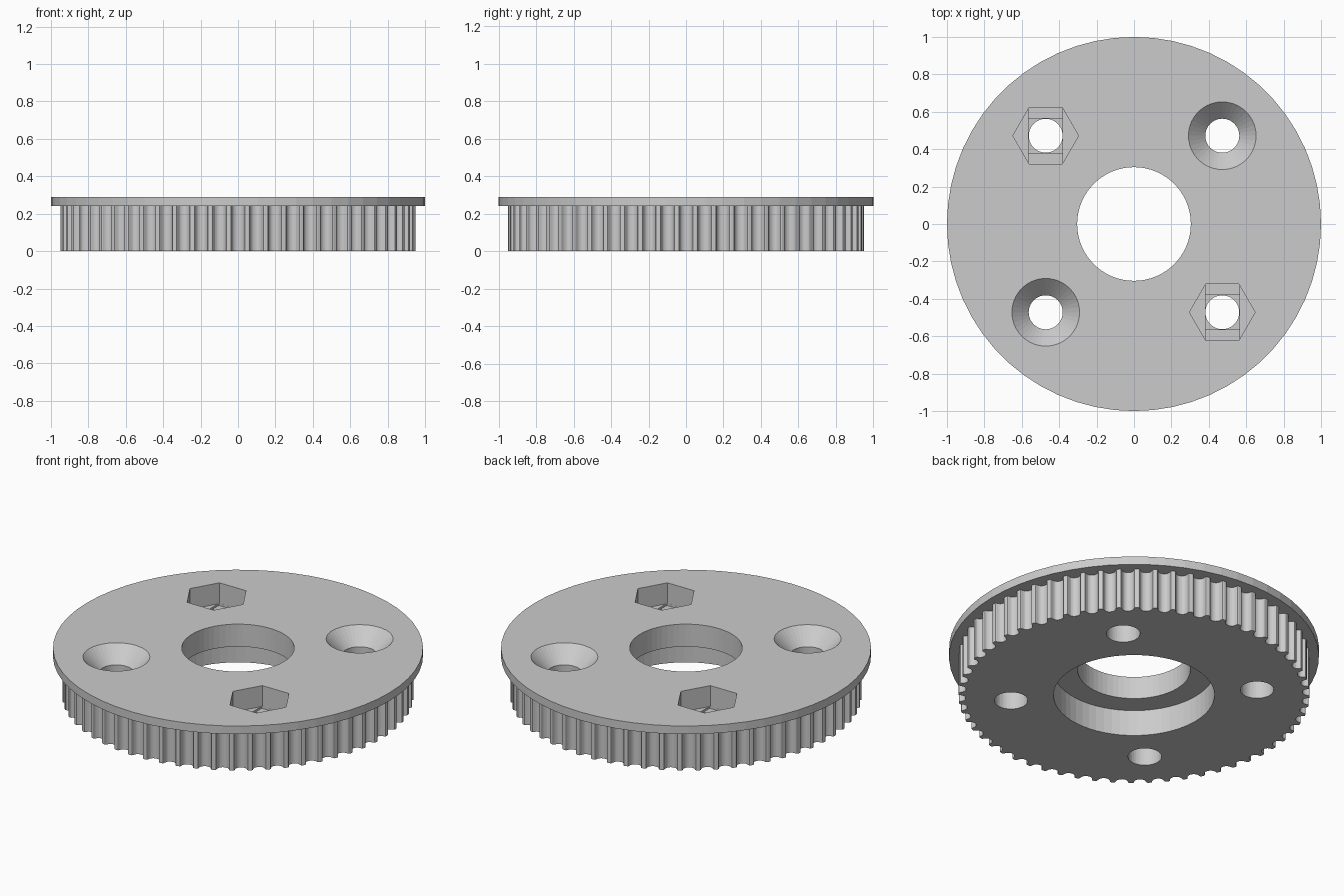
import bpy, bmesh
from math import sin, cos, pi, tau
from mathutils import Vector

cube = bpy.data.objects.get("Cube")
if cube:
    bpy.data.objects.remove(cube)

TEETH, SIDES = 60, 60
BODY_R, FLANGE_Z, TOP = 0.95, 0.24, 0.289
BOLT = 0.472       # bolt offset along each axis
HOLE_R = 0.091
POCKET_Z = 0.165   # floor of the nut pockets

grey = bpy.data.materials.new("light grey plastic")
grey.use_nodes = True
grey.diffuse_color = (0.6, 0.6, 0.6, 1)
grey.node_tree.nodes["Principled BSDF"].inputs["Base Color"].default_value = grey.diffuse_color


def circle(r, n=SIDES):
    return [(r * cos(tau * i / n), r * sin(tau * i / n)) for i in range(n)]


def rect(hx, hy):
    return [(-hx, -hy), (hx, -hy), (hx, hy), (-hx, hy)]


def loft(name, layers, at=(0, 0)):
    """Closed solid through (outline, height) layers."""
    bm = bmesh.new()
    rings = [[bm.verts.new((x + at[0], y + at[1], z)) for x, y in pts] for pts, z in layers]
    for a, b in zip(rings, rings[1:]):
        for i in range(len(a)):
            j = (i + 1) % len(a)
            bm.faces.new((a[i], a[j], b[j], b[i]))
    bm.faces.new(rings[0][::-1])
    bm.faces.new(rings[-1])
    bmesh.ops.recalc_face_normals(bm, faces=bm.faces)
    mesh = bpy.data.meshes.new(name)
    bm.to_mesh(mesh)
    bm.free()
    obj = bpy.data.objects.new(name, mesh)
    bpy.context.collection.objects.link(obj)
    mesh.materials.append(grey)
    return obj


def combine(target, tool, operation):
    mod = target.modifiers.new("combine", "BOOLEAN")
    mod.object, mod.operation, mod.solver = tool, operation, "EXACT"
    bpy.context.view_layer.objects.active = target
    bpy.ops.object.modifier_apply(modifier=mod.name)
    bpy.data.objects.remove(tool)


# Half of one belt groove: sideways offset and depth
half = [(0.0425, 0), (0.037, 0.002), (0.034, 0.0066), (0.033, 0.012), (0.031, 0.0173),
        (0.0288, 0.0224), (0.0258, 0.0272), (0.0205, 0.0321), (0.0142, 0.0357), (0.0073, 0.0378)]
groove = [(-s, d) for s, d in half] + [(0, 0.0385)] + [(s, d) for s, d in reversed(half)]

# Toothed belt track
outline = []
for k in range(TEETH):
    a = tau * k / TEETH
    out, side = Vector((cos(a), sin(a))), Vector((-sin(a), cos(a)))
    outline += [tuple(out * (BODY_R - 0.001 - d) + side * s) for s, d in groove]
pulley = loft("toothed_pulley", [(outline, 0), (outline, FLANGE_Z + 0.02)])

# Flange on top
flange = loft("flange", [(circle(1), FLANGE_Z), (circle(1), TOP)])
combine(pulley, flange, "UNION")

# Central bore, wider from below
bore = [(0.435, -0.1), (0.435, 0.155), (0.304, 0.155), (0.304, 0.4)]
combine(pulley, loft("bore_cutter", [(circle(r), z) for r, z in bore]), "DIFFERENCE")

# Countersunk screw holes on one diagonal
sink = [(HOLE_R, -0.1), (HOLE_R, TOP - 0.09), (0.181, TOP), (0.201, TOP + 0.02)]
for s in (1, -1):
    cutter = loft("screw_cutter", [(circle(r, 40), z) for r, z in sink], (s * BOLT, s * BOLT))
    combine(pulley, cutter, "DIFFERENCE")

# Nut pockets with stepped floors on the other diagonal
step = 0.012
for s in (1, -1):
    at = (s * BOLT, -s * BOLT)
    steps = [
        (circle(0.1755, 6), POCKET_Z, 0.4),
        (rect(HOLE_R, 0.1515), POCKET_Z - step, POCKET_Z + 0.001),
        (rect(HOLE_R, HOLE_R + 0.0005), POCKET_Z - 2 * step, POCKET_Z - step + 0.001),
        (circle(HOLE_R - 0.0005, 40), -0.1, POCKET_Z),
    ]
    for pts, low, high in steps:
        combine(pulley, loft("nut_cutter", [(pts, low), (pts, high)], at), "DIFFERENCE")

for face in pulley.data.polygons:
    face.use_smooth = False
